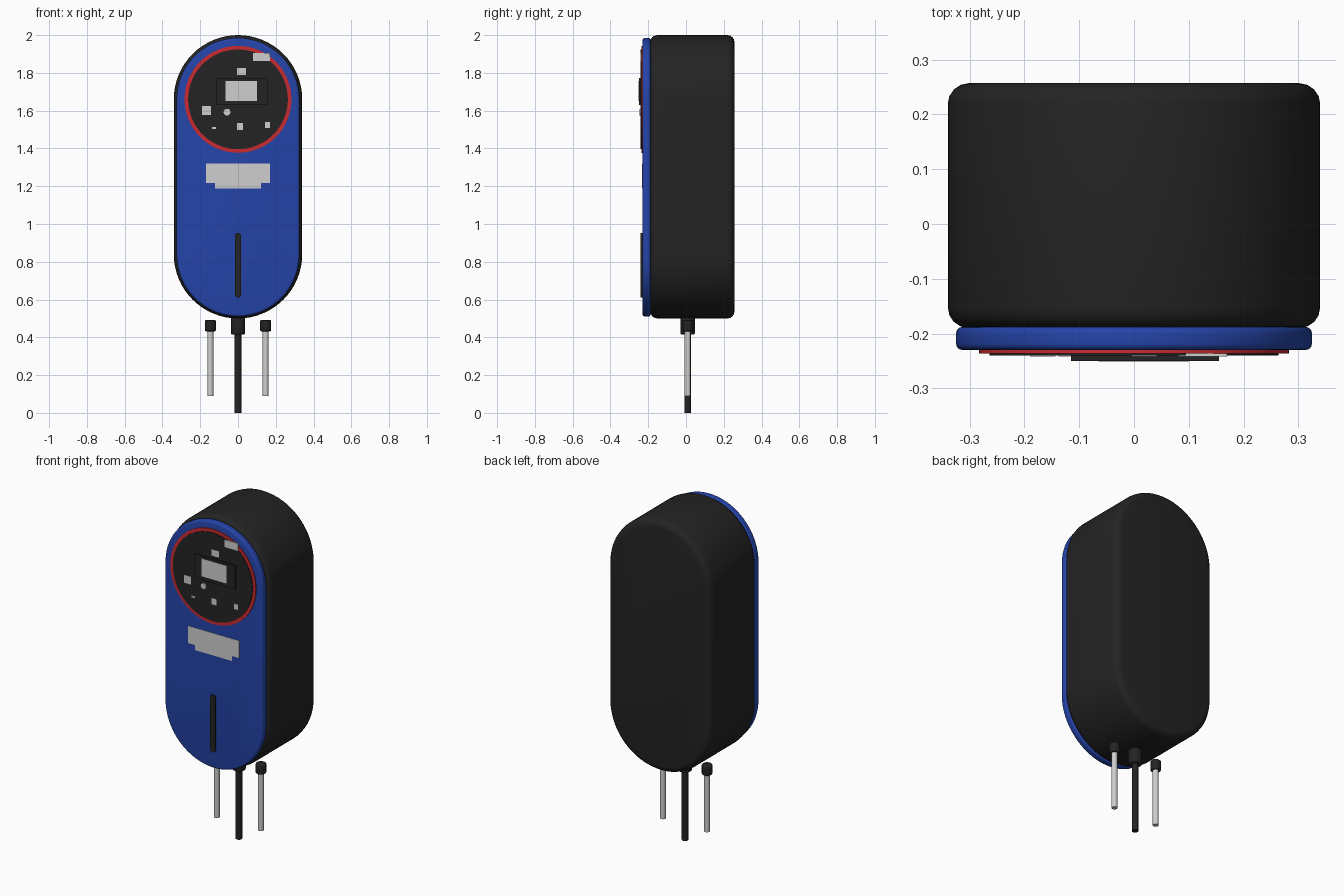
import bpy, bmesh, math
from mathutils import Matrix

cube = bpy.data.objects.get("Cube")
if cube:
    bpy.data.objects.remove(cube, do_unlink=True)


def material(name, color, rough=0.6):
    m = bpy.data.materials.new(name)
    m.use_nodes = True
    m.diffuse_color = (*color, 1)
    bsdf = m.node_tree.nodes["Principled BSDF"]
    bsdf.inputs["Base Color"].default_value = (*color, 1)
    bsdf.inputs["Roughness"].default_value = rough
    return m


BLACK = material("matte black", (0.017, 0.017, 0.017))
BLUE = material("panel blue", (0.018, 0.058, 0.4))
RED = material("ring red", (0.6, 0.024, 0.03))
GREY = material("light grey", (0.61, 0.62, 0.61))


def finish(name, bm, mat, bevel=0, segments=4):
    bmesh.ops.recalc_face_normals(bm, faces=bm.faces)
    mesh = bpy.data.meshes.new(name)
    bm.to_mesh(mesh)
    bm.free()
    mesh.materials.append(mat)
    ob = bpy.data.objects.new(name, mesh)
    bpy.context.collection.objects.link(ob)
    bpy.ops.object.select_all(action='DESELECT')
    ob.select_set(True)
    bpy.context.view_layer.objects.active = ob
    if bevel:
        mod = ob.modifiers.new("rounded rim", 'BEVEL')
        mod.width = bevel
        mod.segments = segments
        mod.limit_method = 'ANGLE'
        mod.angle_limit = math.radians(40)
        bpy.ops.object.modifier_apply(modifier=mod.name)
    bpy.ops.object.shade_smooth_by_angle(angle=math.radians(35))
    return ob


def extrude_outline(name, outline, y0, y1, mat, bevel=0):
    """Extrude an (x, z) outline along y."""
    bm = bmesh.new()
    face = bm.faces.new([bm.verts.new((x, y0, z)) for x, z in outline])
    new = bmesh.ops.extrude_face_region(bm, geom=[face])["geom"]
    verts = [v for v in new if isinstance(v, bmesh.types.BMVert)]
    bmesh.ops.translate(bm, verts=verts, vec=(0, y1 - y0, 0))
    return finish(name, bm, mat, bevel)


def pill(radius, z0, z1, steps=32):
    """Upright outline with a half circle at each end."""
    points = []
    for centre, start in ((z1 - radius, 0), (z0 + radius, math.pi)):
        for i in range(steps + 1):
            a = start + math.pi * i / steps
            points.append((radius * math.cos(a), centre + radius * math.sin(a)))
    return points


def circle(radius, cx, cz, steps=64):
    angles = [2 * math.pi * i / steps for i in range(steps)]
    return [(cx + radius * math.cos(a), cz + radius * math.sin(a)) for a in angles]


def plate(name, x0, x1, z0, z1, y0, y1, mat):
    return extrude_outline(name, [(x0, z0), (x1, z0), (x1, z1), (x0, z1)], y0, y1, mat)


def rod(name, x, radius, z0, z1, mat, bevel=0):
    bm = bmesh.new()
    bmesh.ops.create_cone(bm, cap_ends=True, segments=32, radius1=radius,
                          radius2=radius, depth=z1 - z0,
                          matrix=Matrix.Translation((x, 0.009, (z0 + z1) / 2)))
    return finish(name, bm, mat, bevel, 3)


# Housing and front panel
extrude_outline("housing", pill(0.34, 0.5, 2.0), -0.19, 0.257, BLACK, 0.038)
extrude_outline("front_panel", pill(0.325, 0.51, 1.985), -0.23, -0.188, BLUE, 0.012)

# Round display with its red surround
extrude_outline("display_ring", circle(0.283, 0, 1.66), -0.236, -0.228, RED)
extrude_outline("display_disc", circle(0.264, 0, 1.66), -0.24, -0.23, BLACK)
plate("screen_frame", -0.115, 0.155, 1.63, 1.773, -0.25, -0.238, BLACK)
plate("screen", -0.065, 0.1, 1.652, 1.758, -0.2515, -0.249, GREY)
extrude_outline("indicator_dot", circle(0.018, -0.058, 1.592, 24), -0.247, -0.238, GREY)

# Display marks: left, right, bottom, top
marks = {
    "status_mark": (0.08, 0.17, 1.862, 1.906),
    "upper_mark": (-0.005, 0.042, 1.788, 1.826),
    "left_mark": (-0.19, -0.143, 1.577, 1.624),
    "tiny_mark": (-0.138, -0.116, 1.503, 1.513),
    "lower_mark": (-0.005, 0.026, 1.497, 1.534),
    "right_mark": (0.143, 0.169, 1.508, 1.54),
}
for name, box in marks.items():
    plate(name, *box, -0.2415, -0.236, GREY)

# Panel plate and vertical slot
label = [(-0.17, 1.32), (-0.17, 1.217), (-0.122, 1.217), (-0.122, 1.187),
         (0.122, 1.187), (0.122, 1.217), (0.17, 1.217), (0.17, 1.32)]
extrude_outline("panel_plate", label, -0.232, -0.229, GREY)
extrude_outline("panel_slot", pill(0.016, 0.61, 0.953, 10), -0.241, -0.228, BLACK)

# Probes and cable below the housing
for side, x in (("right", -0.146), ("left", 0.146)):
    rod(side + "_probe_collar", x, 0.029, 0.432, 0.491, BLACK, 0.006)
    rod(side + "_probe", x, 0.016, 0.09, 0.44, GREY)
rod("cable_collar", 0, 0.038, 0.415, 0.505, BLACK, 0.008)
rod("cable", 0, 0.018, 0, 0.42, BLACK)
